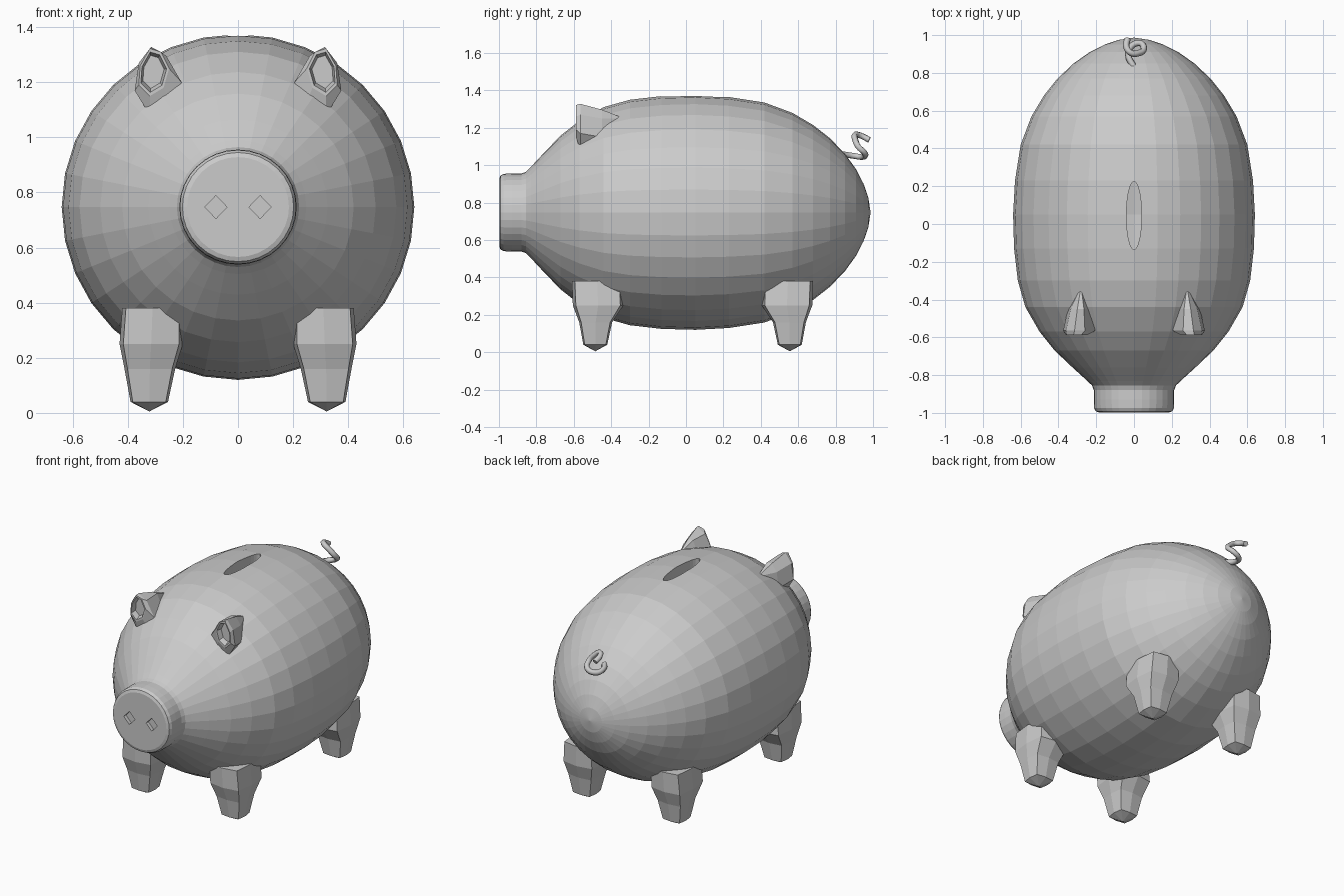
import bpy, bmesh
from math import sin, cos, pi

if "Cube" in bpy.data.objects:
    bpy.data.objects.remove(bpy.data.objects["Cube"])

CZ = 0.747  # height of the body axis


def loft(name, rings):
    """Skin a list of rings; a one-point ring closes to a tip, others are capped."""
    bm = bmesh.new()
    vs = [[bm.verts.new(p) for p in ring] for ring in rings]
    for a, b in zip(vs, vs[1:]):
        n = max(len(a), len(b))
        for i in range(n):
            j = (i + 1) % n
            quad = [a[i % len(a)], a[j % len(a)], b[j % len(b)], b[i % len(b)]]
            bm.faces.new(list(dict.fromkeys(quad)))
    for end in (vs[0], vs[-1]):
        if len(end) > 2:
            bm.faces.new(end)
    bmesh.ops.recalc_face_normals(bm, faces=bm.faces)
    me = bpy.data.meshes.new(name)
    bm.to_mesh(me)
    bm.free()
    ob = bpy.data.objects.new(name, me)
    bpy.context.collection.objects.link(ob)
    return ob


def revolve(name, profile, n=32):
    rings = []
    for y, r in profile:
        if r == 0:
            rings.append([(0, y, CZ)])
        else:
            rings.append([(r * cos(2 * pi * i / n), y, CZ + r * 0.98 * sin(2 * pi * i / n))
                          for i in range(n)])
    return loft(name, rings)


def cut(target, cutter):
    cutter.hide_render = True
    cutter.display_type = 'WIRE'
    m = target.modifiers.new(cutter.name, 'BOOLEAN')
    m.operation = 'DIFFERENCE'
    m.solver = 'EXACT'
    m.object = cutter


# Body with snout, turned about the y axis
body = revolve("body", [
    (-0.998, 0.185), (-0.992, 0.202), (-0.975, 0.211), (-0.93, 0.213), (-0.88, 0.213),
    (-0.855, 0.222), (-0.83, 0.248), (-0.76, 0.325), (-0.67, 0.42), (-0.57, 0.50),
    (-0.44, 0.575), (-0.30, 0.615), (-0.13, 0.635), (0.05, 0.64), (0.23, 0.63),
    (0.42, 0.60), (0.57, 0.543), (0.68, 0.477), (0.77, 0.405), (0.85, 0.32),
    (0.91, 0.235), (0.95, 0.155), (0.975, 0.08), (0.987, 0)])

# Hollow inside
cut(body, revolve("cavity_cutter", [
    (-0.74, 0.22), (-0.57, 0.42), (-0.44, 0.50), (-0.13, 0.57), (0.05, 0.575),
    (0.42, 0.535), (0.66, 0.41), (0.82, 0.25), (0.90, 0.09), (0.92, 0)]))

# Coin slot
cut(body, loft("slot_cutter", [
    [(0.04 * cos(2 * pi * i / 32), 0.045 + 0.18 * sin(2 * pi * i / 32), z) for i in range(32)]
    for z in (1.1, 1.5)]))

# Nostrils
for side, s in (("left", -1), ("right", 1)):
    cut(body, loft("nostril_cutter_" + side, [
        [(s * 0.08 + 0.04 * cos(i * pi / 2), y, CZ + 0.042 * sin(i * pi / 2)) for i in range(4)]
        for y in (-1.05, -0.975)]))


# Legs: eight-sided, tapering to a blunt tip
def leg_ring(s, cx, cy, hx, hy, z):
    shape = [(1, 0), (.88, .88), (0, 1), (-.88, .88), (-1, 0), (-.88, -.88), (0, -1), (.88, -.88)]
    return [(s * (cx + hx * u), cy + hy * v, z) for u, v in shape]


for side, s in (("left", -1), ("right", 1)):
    for name, y, d in (("front_leg_", -0.485, 1), ("back_leg_", 0.555, -1)):
        loft(name + side, [
            leg_ring(s, 0.31, y + d * 0.01, 0.11, 0.135, 0.38),
            leg_ring(s, 0.315, y + d * 0.015, 0.115, 0.135, 0.25),
            leg_ring(s, 0.32, y + d * 0.002, 0.092, 0.088, 0.16),
            leg_ring(s, 0.322, y, 0.068, 0.064, 0.04),
            [(s * 0.322, y, 0.005)]])

# Ears: cupped front, sloping back into the body
rim = [(.25, 1.25), (.28, 1.31), (.32, 1.322), (.355, 1.26), (.36, 1.19), (.32, 1.15), (.27, 1.18)]
base = [(.205, 1.20), (.26, 1.295), (.315, 1.328), (.36, 1.27), (.375, 1.17), (.32, 1.08), (.24, 1.10)]
back = [(.22, 1.20), (.265, 1.295), (.30, 1.297), (.335, 1.25), (.35, 1.15), (.32, 1.10), (.25, 1.10)]


def ear_ring(s, pts, y, k=1.0):
    return [(s * (0.31 + k * (x - 0.31)), y, 1.24 + k * (z - 1.24)) for x, z in pts]


for side, s in (("left", -1), ("right", 1)):
    loft("ear_" + side, [
        ear_ring(s, rim, -0.555, 0.7), ear_ring(s, rim, -0.588, 0.85),
        ear_ring(s, rim, -0.588), ear_ring(s, base, -0.565),
        ear_ring(s, back, -0.45), [(s * 0.28, -0.33, 1.25)]])

# Curly tail
cu = bpy.data.curves.new("tail", 'CURVE')
cu.dimensions = '3D'
cu.bevel_depth = 0.017
cu.bevel_resolution = 1
cu.use_fill_caps = True
path = [(0, .83, 1.06), (-.03, .895, 1.05), (-.01, .945, 1.045), (.04, .955, 1.065),
        (.05, .92, 1.10), (.025, .905, 1.135), (-.015, .905, 1.162), (-.04, .935, 1.158),
        (-.035, .98, 1.135)]
sp = cu.splines.new('BEZIER')
sp.bezier_points.add(len(path) - 1)
for bp, p in zip(sp.bezier_points, path):
    bp.co = p
    bp.handle_left_type = bp.handle_right_type = 'AUTO'
sp.resolution_u = 4
bpy.context.collection.objects.link(bpy.data.objects.new("tail", cu))
